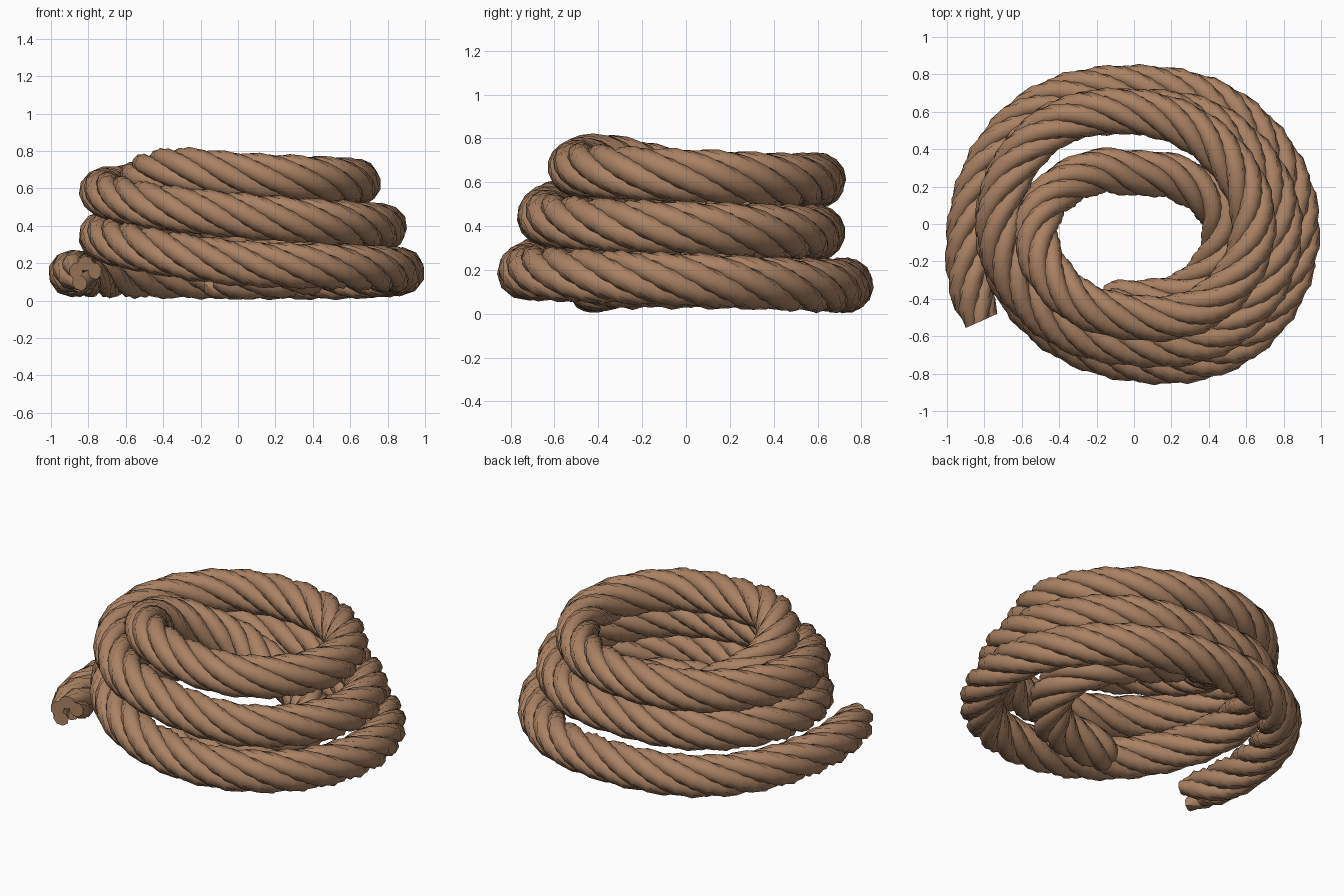
import bpy, bmesh, math, random
from mathutils import Vector

random.seed(4)
cube = bpy.data.objects.get("Cube")
if cube:
    bpy.data.objects.remove(cube, do_unlink=True)

STRANDS, SIDES, STEPS = 5, 8, 8      # strands in the rope, sides per strand, rings per eighth turn
LAY, PITCH = 0.073, 0.94             # distance of strands from the rope core, length of one twist

# Rope material
rope_brown = bpy.data.materials.new("rope_brown")
rope_brown.use_nodes = True
colour = (0.40, 0.22, 0.125, 1)
rope_brown.diffuse_color = colour
bsdf = rope_brown.node_tree.nodes["Principled BSDF"]
bsdf.inputs["Base Color"].default_value = colour
bsdf.inputs["Roughness"].default_value = 0.9

# Coil path: (radius, height) at every eighth turn, clockwise from the loose tail
coil = [
    (.99, .14), (.88, .145), (.81, .135), (.73, .13), (.80, .13), (.875, .155), (.85, .18), (.725, .20),
    (.71, .275), (.73, .345), (.69, .37), (.60, .37), (.69, .375), (.78, .39), (.75, .415), (.64, .455),
    (.675, .51), (.725, .58), (.685, .605), (.60, .61), (.60, .61), (.64, .63), (.59, .65), (.50, .67),
    (.515, .695), (.52, .61), (.37, .46), (.27, .36), (.34, .28), (.48, .20), (.47, .145), (.42, .13),
    (.49, .13),
]


def path(u):
    """Point on the coil, u counted in eighth turns."""
    i = min(max(int(u), 0), len(coil) - 2)
    t = u - i
    p = [coil[min(max(i + k, 0), len(coil) - 1)] for k in (-1, 0, 1, 2)]
    r, z = (b + .5 * t * (c - a + t * (2 * a - 5 * b + 4 * c - d + t * (3 * (b - c) + d - a)))
            for a, b, c, d in zip(*p))
    angle = math.radians(225 - 45 * u)
    return Vector((r * math.cos(angle), r * math.sin(angle), z))


def frame(u):
    """Up and side directions across the rope."""
    along = (path(u + .02) - path(u - .02)).normalized()
    side = along.cross(Vector((0, 0, 1))).normalized()
    return side.cross(along), side


# Rings along the rope with the twist angle growing with length
first, last = 0.28, 31.5
count = int((last - first) * STEPS)
rings, length = [], 0
for n in range(count + 1):
    u = first + (last - first) * n / count
    if rings:
        length += (path(u) - rings[-1][0]).length
    rings.append((path(u), *frame(u), 2 * math.pi * length / PITCH))


def strand(index):
    """One twisted strand as a capped tube with uneven, pinched ends."""
    bm = bmesh.new()
    loops = []
    used = rings[random.randint(0, 1):len(rings) - random.randint(0, 1)]
    for n, (centre, up, side, twist) in enumerate(used):
        a = twist + 2 * math.pi * index / STRANDS
        out = up * math.cos(a) + side * math.sin(a)
        across = side * math.cos(a) - up * math.sin(a)
        end = min(n, len(used) - 1 - n)
        size = .75 if end == 0 else 1
        lay = LAY * min(1, .78 + .11 * end)
        ring = []
        for k in range(SIDES):
            b = 2 * math.pi * k / SIDES
            ring.append(bm.verts.new(centre + out * (lay + .054 * size * math.cos(b))
                                     + across * (.062 * size * math.sin(b))))
        loops.append(ring)
    for one, two in zip(loops, loops[1:]):
        for k in range(SIDES):
            j = (k + 1) % SIDES
            bm.faces.new((one[k], one[j], two[j], two[k]))
    bm.faces.new(loops[0])
    bm.faces.new(loops[-1])
    bmesh.ops.recalc_face_normals(bm, faces=bm.faces)
    mesh = bpy.data.meshes.new(f"rope_strand_{index + 1}")
    bm.to_mesh(mesh)
    bm.free()
    mesh.materials.append(rope_brown)
    obj = bpy.data.objects.new(mesh.name, mesh)
    bpy.context.collection.objects.link(obj)
    return obj


strands = [strand(i) for i in range(STRANDS)]

# Smooth strands with sharp cut ends
bpy.ops.object.select_all(action='DESELECT')
for o in strands:
    o.select_set(True)
bpy.context.view_layer.objects.active = strands[0]
bpy.ops.object.shade_smooth_by_angle(angle=math.radians(50))
